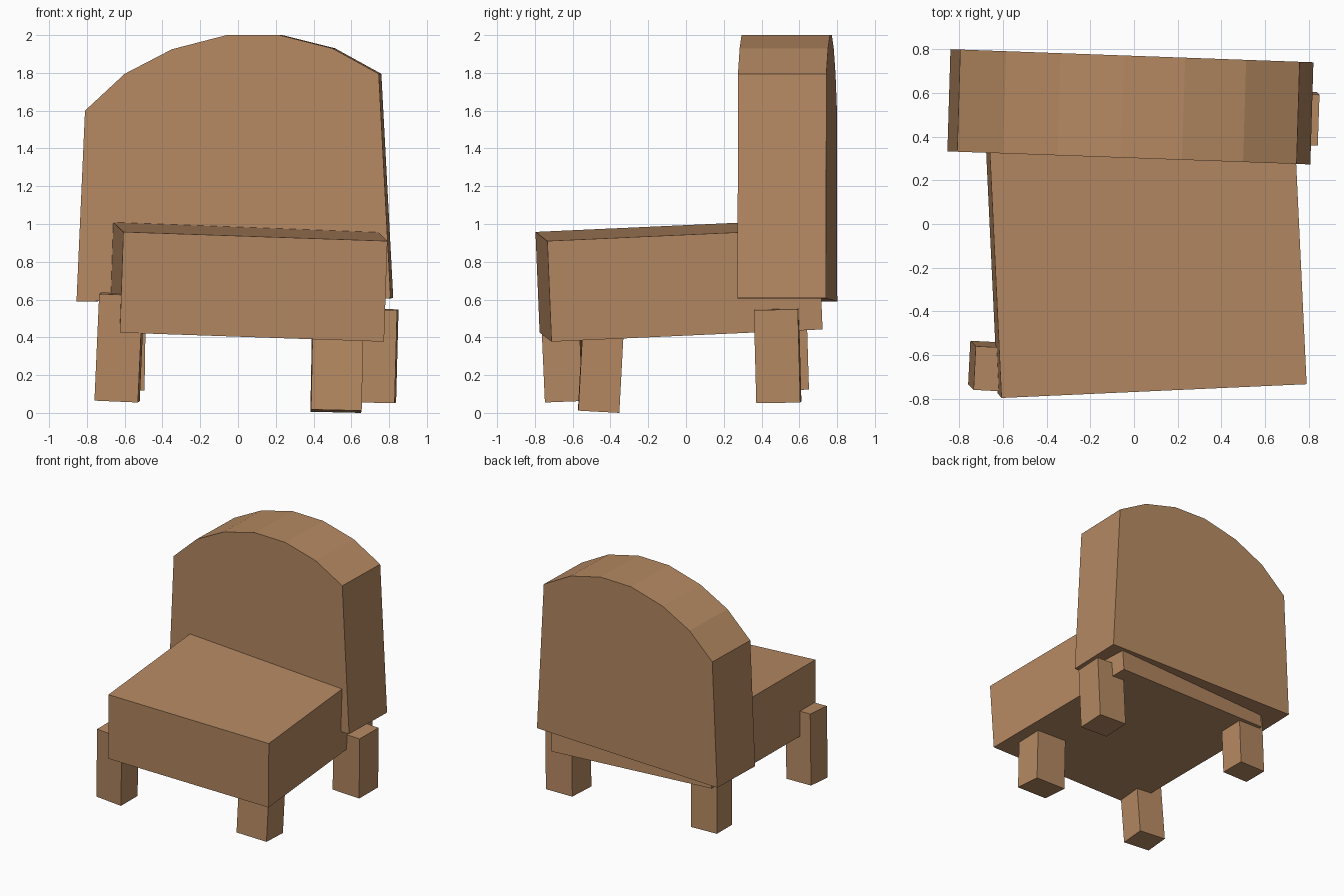
import bpy, bmesh
from mathutils import Vector

if "Cube" in bpy.data.objects:
    bpy.data.objects.remove(bpy.data.objects["Cube"])

brown = bpy.data.materials.new("warm brown")
brown.diffuse_color = (0.462, 0.250, 0.122, 1.0)
brown.use_nodes = True
brown.node_tree.nodes["Principled BSDF"].inputs["Base Color"].default_value = brown.diffuse_color


def prism(name, base, extrude):
    """Solid made by pushing a flat outline along one vector."""
    bm = bmesh.new()
    face = bm.faces.new([bm.verts.new(p) for p in base])
    out = bmesh.ops.extrude_face_region(bm, geom=[face], use_keep_orig=True)
    top = [g for g in out["geom"] if isinstance(g, bmesh.types.BMVert)]
    bmesh.ops.translate(bm, verts=top, vec=Vector(extrude))
    bmesh.ops.recalc_face_normals(bm, faces=bm.faces)
    mesh = bpy.data.meshes.new(name)
    bm.to_mesh(mesh)
    bm.free()
    mesh.materials.append(brown)
    obj = bpy.data.objects.new(name, mesh)
    bpy.context.collection.objects.link(obj)
    return obj


def crooked_box(name, corner, ex, ey, ez):
    """Slightly tilted box from its lower front-left corner and three edges."""
    c, ex, ey = Vector(corner), Vector(ex), Vector(ey)
    return prism(name, [c, c + ex, c + ex + ey, c + ey], ez)


# Seat cushion
crooked_box("seat", (-0.625, -0.775, 0.425),
            (1.398, 0.063, -0.048), (-0.068, 1.435, 0.065), (0.018, -0.022, 0.533))

# Backrest: arched outline, turned a little around z
outline = [(-0.855, 0.59), (-0.81, 1.60), (-0.60, 1.795), (-0.35, 1.925), (-0.06, 2.0),
           (0.22, 2.0), (0.50, 1.93), (0.745, 1.795), (0.808, 0.607)]
prism("backrest", [(x, 0.302 - 0.036 * x, z) for x, z in outline], (0.014, 0.468, 0.0))

# Four uneven legs: corner, width, depth and height edges
legs = {
    "front_left_leg": ((-0.76, -0.735, 0.065), (0.23, -0.012, -0.01),
                       (0.01, 0.20, 0.008), (0.025, -0.025, 0.565)),
    "front_right_leg": ((0.387, -0.572, 0.018), (0.268, 0.002, -0.006),
                        (-0.004, 0.217, -0.012), (0.010, 0.028, 0.52)),
    "back_right_leg": ((0.587, 0.378, 0.057), (0.242, -0.006, -0.006),
                       (0.008, 0.233, 0.004), (0.013, -0.013, 0.493)),
    "back_left_leg": ((-0.725, 0.445, 0.122), (0.23, 0.006, -0.003),
                      (-0.005, 0.20, 0.004), (0.008, -0.015, 0.50)),
}
for name, (corner, ex, ey, ez) in legs.items():
    crooked_box(name, corner, ex, ey, ez)
